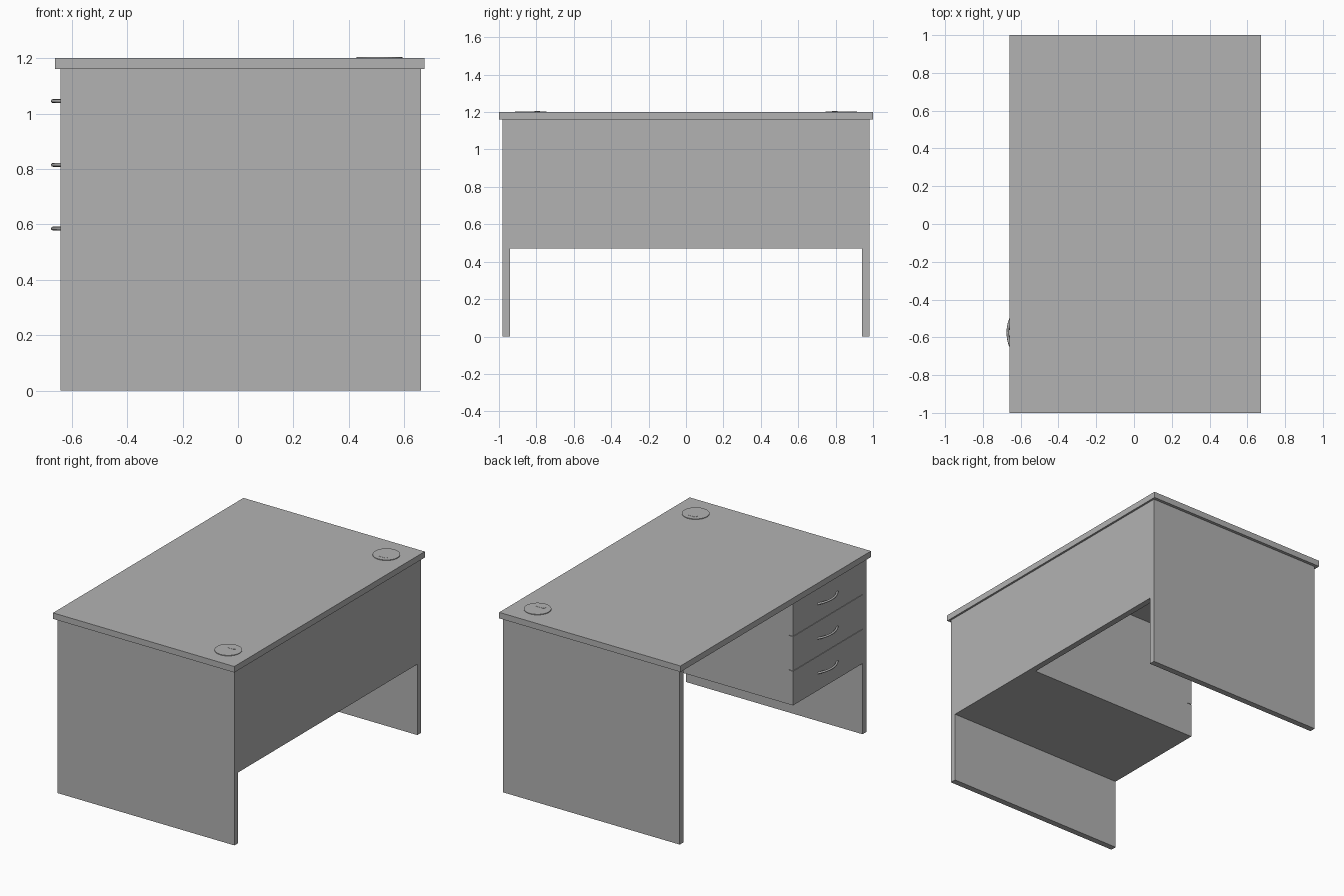
import bpy, bmesh, math
from mathutils import Matrix, Vector

cube = bpy.data.objects.get("Cube")
if cube:
    bpy.data.objects.remove(cube, do_unlink=True)

# Single flat grey finish
GREY = (0.448, 0.448, 0.448, 1.0)
grey = bpy.data.materials.new("grey laminate")
grey.use_nodes = True
grey.diffuse_color = GREY
grey.node_tree.nodes["Principled BSDF"].inputs["Base Color"].default_value = GREY


def add_mesh(name, bm):
    mesh = bpy.data.meshes.new(name)
    bm.to_mesh(mesh)
    bm.free()
    mesh.materials.append(grey)
    obj = bpy.data.objects.new(name, mesh)
    bpy.context.collection.objects.link(obj)


def box(name, x, y, z):
    """Box from (min, max) pairs on each axis."""
    bm = bmesh.new()
    size = Vector([b - a for a, b in (x, y, z)])
    mid = Vector([(a + b) / 2 for a, b in (x, y, z)])
    bmesh.ops.create_cube(bm, size=1, matrix=Matrix.LocRotScale(mid, None, size))
    add_mesh(name, bm)


def plate(name, outline, z0, z1):
    """Thin flat plate extruded from an outline."""
    bm = bmesh.new()
    face = bm.faces.new([bm.verts.new((x, y, z0)) for x, y in outline])
    top = bmesh.ops.extrude_face_region(bm, geom=[face])["geom"]
    bmesh.ops.translate(bm, vec=(0, 0, z1 - z0), verts=[v for v in top if isinstance(v, bmesh.types.BMVert)])
    bmesh.ops.recalc_face_normals(bm, faces=bm.faces)
    add_mesh(name, bm)


def arc(cx, cy, r, a0, a1, n):
    return [(cx + r * math.cos(a0 + (a1 - a0) * i / n),
             cy + r * math.sin(a0 + (a1 - a0) * i / n)) for i in range(n + 1)]


# Main dimensions
X0, X1 = -0.64, 0.66          # end panel depth
Z_LOW, Z_TOP, Z_MAX = 0.47, 1.16, 1.20
Y_IN, Y_OUT = 0.94, 0.98      # end panel thickness
Y_PED = -0.21                 # inner side of the drawer unit
FRONT = 0.03                  # drawer front thickness

# Worktop, end panels and modesty panel
box("worktop", (-0.66, 0.673), (-1, 1), (Z_TOP, Z_MAX))
box("left_end_panel", (X0, X1), (Y_IN, Y_OUT), (0, Z_TOP))
box("right_end_panel", (X0, X1), (-Y_OUT, -Y_IN), (0, Z_TOP))
box("modesty_panel", (X1 - 0.04, X1), (-Y_IN, Y_IN), (Z_LOW, Z_TOP))

# Drawer unit with three drawers and bow handles
box("drawer_carcass", (X0 + FRONT, X1 - 0.04), (-Y_IN, Y_PED), (Z_LOW, Z_TOP))
height = (Z_TOP - Z_LOW) / 3
y_mid = (Y_PED - Y_IN) / 2
for i in range(3):
    z = Z_LOW + i * height
    gap = 0.003 if i < 2 else 0
    box(f"drawer_front_{i + 1}", (X0, X0 + FRONT), (-Y_IN, Y_PED), (z, z + height - gap))

    curve = bpy.data.curves.new(f"drawer_handle_{i + 1}", "CURVE")
    curve.dimensions = "3D"
    curve.bevel_depth = 0.007
    curve.bevel_resolution = 2
    curve.use_fill_caps = True
    radius, half = 0.19, math.radians(35)
    path = arc(-0.668 + radius, y_mid, radius, math.pi - half, math.pi + half, 16)
    spline = curve.splines.new("POLY")
    spline.points.add(len(path) - 1)
    for point, (x, y) in zip(spline.points, path):
        point.co = (x, y, z + height / 2, 1)
    curve.materials.append(grey)
    handle = bpy.data.objects.new(curve.name, curve)
    bpy.context.collection.objects.link(handle)

# Cable covers with a raised slot cap, mirrored across the desk
for side, label in ((1, "left"), (-1, "right")):
    cy = side * 0.83
    plate(f"{label}_cable_cover", arc(0.51, cy, 0.083, 0, 2 * math.pi * 31 / 32, 31), Z_MAX, Z_MAX + 0.004)
    cy -= side * 0.035
    slot = (arc(0.53, cy, 0.015, -math.pi / 2, math.pi / 2, 8)
            + arc(0.49, cy, 0.015, math.pi / 2, 3 * math.pi / 2, 8))
    plate(f"{label}_cable_slot", slot, Z_MAX + 0.004, Z_MAX + 0.005)
